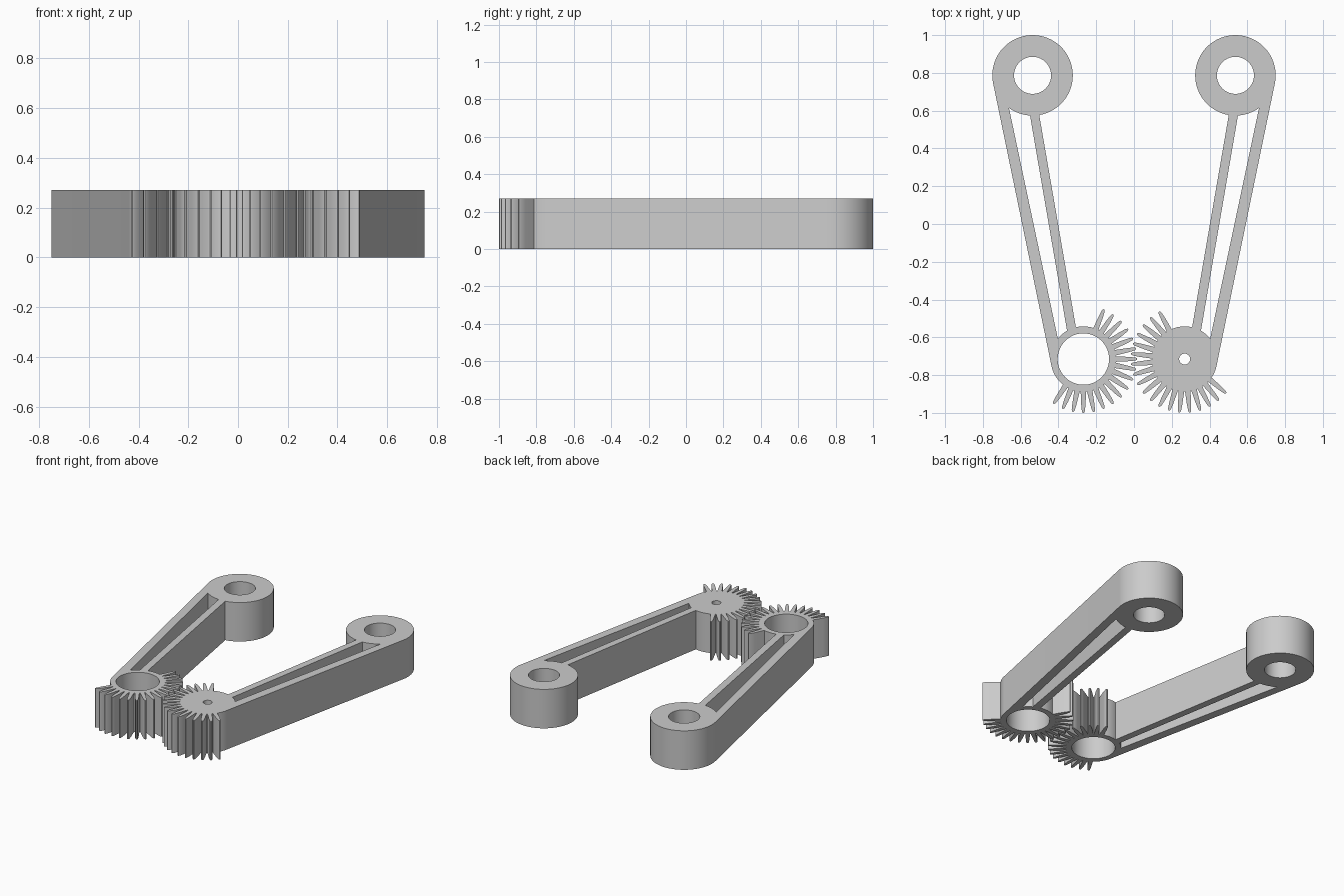
import bpy, bmesh
from math import sin, cos, radians, pi

cube = bpy.data.objects.get("Cube")
if cube:
    bpy.data.objects.remove(cube, do_unlink=True)

HEIGHT = 0.27
GEAR_X, GEAR_Y, ROOT_R, TIP_R = 0.268, -0.715, 0.173, 0.285
PIVOT_X, PIVOT_Y, PIVOT_R, PIVOT_HOLE = 0.537, 0.787, 0.213, 0.098
BORE_R, CAP = 0.136, 0.05
TEETH = 32

grey = bpy.data.materials.new("plain_grey")
grey.use_nodes = True
grey.diffuse_color = (0.6, 0.6, 0.6, 1)
grey.node_tree.nodes["Principled BSDF"].inputs["Base Color"].default_value = (0.6, 0.6, 0.6, 1)


def prism(name, outline, z0=0.0, z1=HEIGHT):
    """Upright solid with the given outline."""
    bm = bmesh.new()
    base = bm.faces.new([bm.verts.new((x, y, z0)) for x, y in outline])
    top = bmesh.ops.extrude_face_region(bm, geom=[base])["geom"]
    for v in top:
        if isinstance(v, bmesh.types.BMVert):
            v.co.z = z1
    bmesh.ops.recalc_face_normals(bm, faces=bm.faces)
    mesh = bpy.data.meshes.new(name)
    bm.to_mesh(mesh)
    bm.free()
    mesh.materials.append(grey)
    obj = bpy.data.objects.new(name, mesh)
    bpy.context.collection.objects.link(obj)
    return obj


def circle(cx, cy, r, n=96):
    return [(cx + r * cos(2 * pi * i / n), cy + r * sin(2 * pi * i / n)) for i in range(n)]


def gear_outline(cx, first, count):
    """Disc with a run of narrow tapered teeth, the rest left round."""
    tooth = [(0.1724, -0.0145), (0.24, -0.0115), (0.276, -0.008), (TIP_R, -0.003)]
    tooth += [(r, -w) for r, w in reversed(tooth)]
    step = 2 * pi / TEETH
    points = []
    for i in range(TEETH):
        a = radians(first) + i * step
        if i < count:
            local = tooth
        else:
            local = [(ROOT_R * cos(k * step / 3), ROOT_R * sin(k * step / 3)) for k in (-1, 0, 1)]
        points += [(cx + u * cos(a) - v * sin(a), GEAR_Y + u * sin(a) + v * cos(a)) for u, v in local]
    return points


def boolean(obj, other, operation):
    other.hide_render = True
    mod = obj.modifiers.new(operation.lower(), "BOOLEAN")
    mod.operation, mod.solver, mod.object = operation, "EXACT", other


def finish(obj, helpers):
    """Bake the booleans, drop the helpers and shade the round walls smooth."""
    bpy.context.view_layer.update()
    graph = bpy.context.evaluated_depsgraph_get()
    mesh = bpy.data.meshes.new_from_object(obj.evaluated_get(graph))
    obj.modifiers.clear()
    obj.data = mesh
    for h in helpers:
        bpy.data.objects.remove(h, do_unlink=True)
    bpy.ops.object.select_all(action="DESELECT")
    obj.select_set(True)
    bpy.context.view_layer.objects.active = obj
    bpy.ops.object.shade_smooth_by_angle(angle=radians(30))


# Bars joining gear and pivot, ends buried in the discs
OUTER_BAR = [(0.7456, 0.744), (0.437, -0.75), (0.381, -0.712), (0.688, 0.737)]
INNER_BAR = [(0.523, 0.70), (0.295, -0.62), (0.345, -0.62), (0.572, 0.70)]


def gear_arm(name, side, first_tooth, tooth_count, capped):
    gx, px = side * GEAR_X, side * PIVOT_X
    arm = prism(name, gear_outline(gx, first_tooth, tooth_count))
    solids = [prism("pivot_boss", circle(px, PIVOT_Y, PIVOT_R))]
    solids += [prism("bar", [(side * x, y) for x, y in bar]) for bar in (OUTER_BAR, INNER_BAR)]
    # Pivot hole and gear bore; a capped gear keeps a thin top with a pin hole
    bore_top = HEIGHT - CAP if capped else HEIGHT + 0.1
    cutters = [prism("pivot_hole", circle(px, PIVOT_Y, PIVOT_HOLE), -0.1, HEIGHT + 0.1),
               prism("gear_bore", circle(gx, GEAR_Y, BORE_R), -0.1, bore_top)]
    if capped:
        cutters.append(prism("pin_hole", circle(gx, GEAR_Y, 0.029, 32), -0.1, HEIGHT + 0.1))
    for s in solids:
        boolean(arm, s, "UNION")
    for c in cutters:
        boolean(arm, c, "DIFFERENCE")
    finish(arm, solids + cutters)


gear_arm("right_gear_arm", -1, -123.75, 18, False)
gear_arm("left_gear_arm", 1, 118.125, 19, True)
